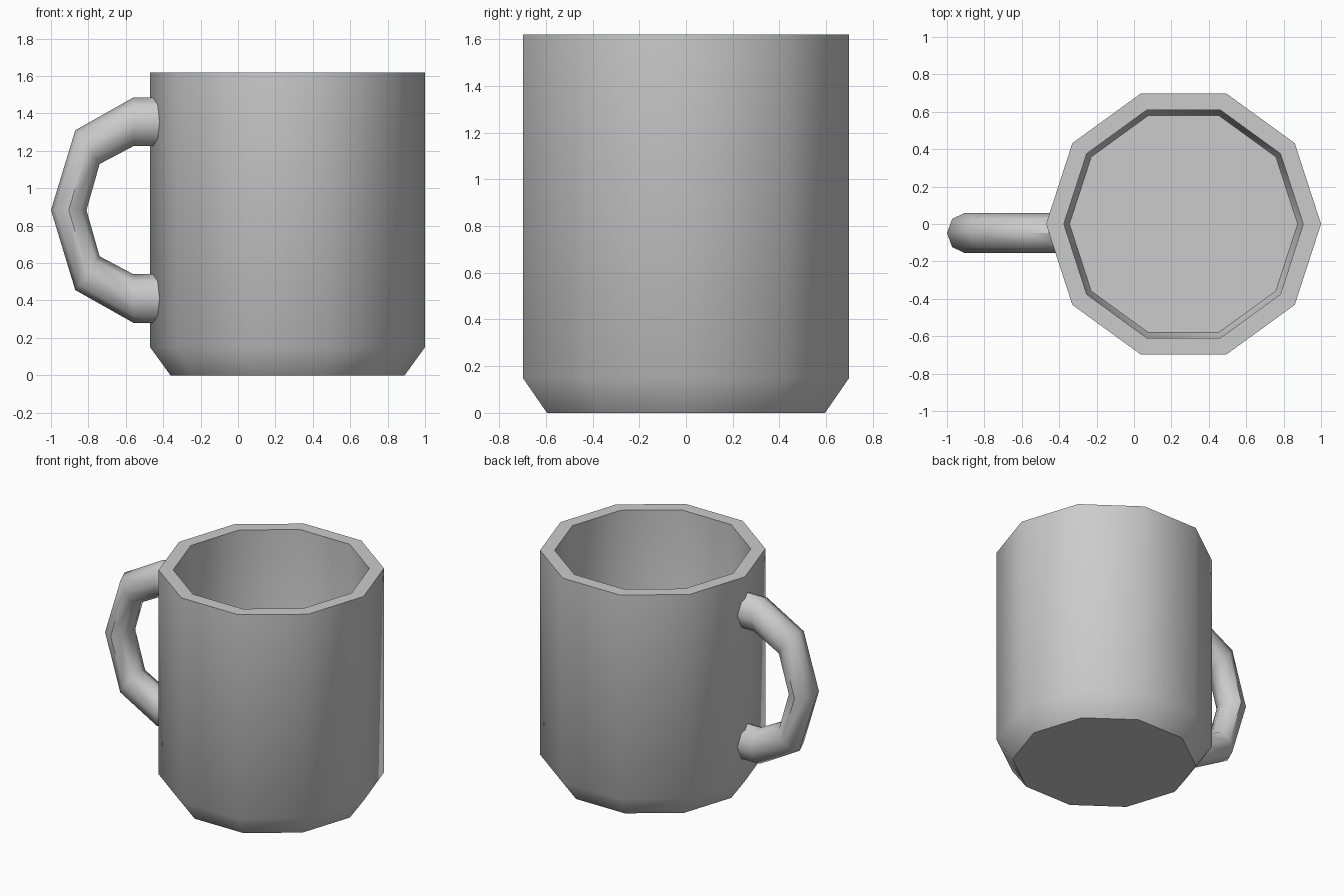
import bpy, bmesh
from math import cos, sin, tau, radians
from mathutils import Vector

if "Cube" in bpy.data.objects:
    bpy.data.objects.remove(bpy.data.objects["Cube"])


def loft(name, rings, smooth_angle):
    """Skin a list of equal-sized point rings, cap both ends, smooth by angle."""
    bm = bmesh.new()
    loops = [[bm.verts.new(p) for p in ring] for ring in rings]
    for a, b in zip(loops, loops[1:]):
        for i in range(len(a)):
            j = (i + 1) % len(a)
            bm.faces.new((a[i], a[j], b[j], b[i]))
    bm.faces.new(loops[0])
    bm.faces.new(loops[-1])
    bmesh.ops.recalc_face_normals(bm, faces=bm.faces)
    mesh = bpy.data.meshes.new(name)
    bm.to_mesh(mesh)
    bm.free()
    obj = bpy.data.objects.new(name, mesh)
    bpy.context.collection.objects.link(obj)
    bpy.ops.object.select_all(action='DESELECT')
    obj.select_set(True)
    bpy.context.view_layer.objects.active = obj
    bpy.ops.object.shade_smooth_by_angle(angle=radians(smooth_angle))
    return obj


# Mug body: ten-sided (radius, height) profile, outside then inside
CENTER_X, SIDES = 0.265, 10
profile = [(0.626, 0), (0.735, 0.15), (0.735, 1.62),
           (0.64, 1.62), (0.64, 0.18), (0.61, 0.10)]
loft("mug_body", [[(CENTER_X + r * cos(tau * i / SIDES), r * sin(tau * i / SIDES), z)
                   for i in range(SIDES)] for r, z in profile], 50)

# Handle: octagonal sections between outer and inner side points (x, z)
MID_Z, HANDLE_Y, HALF_WIDTH = 0.883, -0.048, 0.107
upper = [((-0.40, 1.485), (-0.40, 1.225)),
         ((-0.56, 1.485), (-0.56, 1.225)),
         ((-0.87, 1.31), (-0.74, 1.13))]
lower = [tuple((x, 2 * MID_Z - z) for x, z in pair) for pair in reversed(upper)]
sections = upper + [((-1.0, MID_Z), (-0.81, MID_Z))] + lower

rings = []
for (ox, oz), (ix, iz) in sections:
    mid = Vector(((ox + ix) / 2, HANDLE_Y, (oz + iz) / 2))
    out = Vector(((ox - ix) / 2, 0, (oz - iz) / 2))
    side = Vector((0, HALF_WIDTH, 0))
    rings.append([mid + out * cos(tau * k / 8) + side * sin(tau * k / 8) for k in range(8)])
loft("mug_handle", rings, 50)
